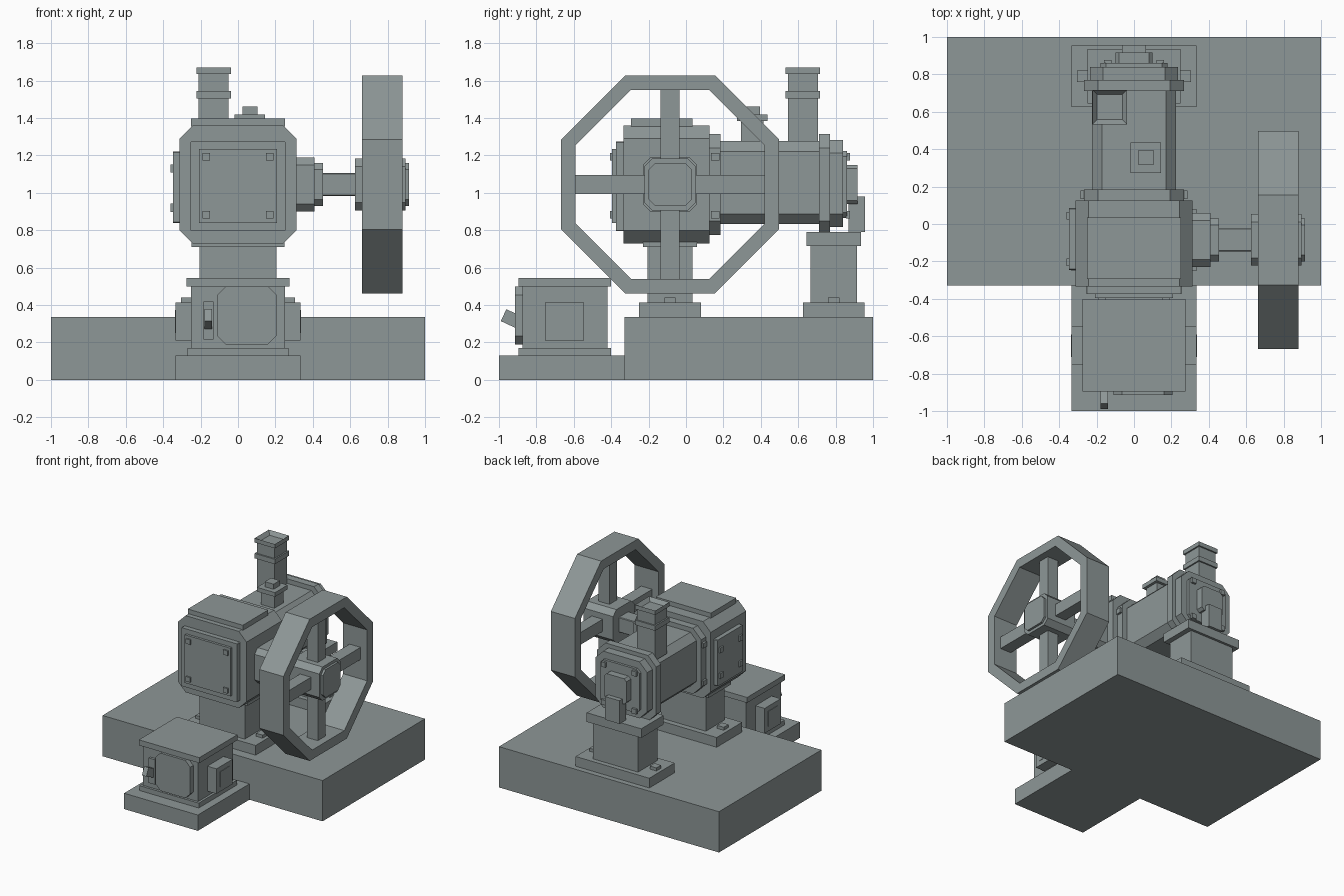
import bpy, bmesh, math
from mathutils import Matrix

old = bpy.data.objects.get("Cube")
if old:
    bpy.data.objects.remove(old, do_unlink=True)

COLOUR = (0.27, 0.31, 0.31, 1)
mat = bpy.data.materials.new("grey green iron")
mat.use_nodes = True
mat.diffuse_color = COLOUR
mat.node_tree.nodes["Principled BSDF"].inputs["Base Color"].default_value = COLOUR


def finish(name, bm):
    bmesh.ops.recalc_face_normals(bm, faces=bm.faces)
    me = bpy.data.meshes.new(name)
    bm.to_mesh(me)
    bm.free()
    me.materials.append(mat)
    ob = bpy.data.objects.new(name, me)
    bpy.context.collection.objects.link(ob)
    return ob


def box(name, x, y, z):
    """Block from (low, high) ranges."""
    bm = bmesh.new()
    bmesh.ops.create_cube(bm, size=1)
    for v in bm.verts:
        for i, (lo, hi) in enumerate((x, y, z)):
            v.co[i] = hi if v.co[i] > 0 else lo
    return finish(name, bm)


def prism(name, axis, span, centre, half, cut):
    """Chamfered block along x or y; centre and half are in the other two axes."""
    (hw, hh), (cu, cz) = half, centre
    corners = []
    for su, sz in ((1, 1), (-1, 1), (-1, -1), (1, -1)):
        pair = [(su * hw, sz * (hh - cut)), (su * (hw - cut), sz * hh)]
        corners += pair if su * sz > 0 else pair[::-1]
    bm = bmesh.new()
    put = lambda t, u, w: (t, cu + u, cz + w) if axis == "x" else (cu + u, t, cz + w)
    face = bm.faces.new([bm.verts.new(put(span[0], *c)) for c in corners])
    out = bmesh.ops.extrude_face_region(bm, geom=[face])["geom"]
    for v in out:
        if isinstance(v, bmesh.types.BMVert):
            v.co["xy".index(axis)] = span[1]
    return finish(name, bm)


def sym(a):
    return (-a, a)


# Foundation
box("foundation_slab", sym(1), (-0.33, 1), (0, 0.335))
box("front_slab", sym(0.335), (-1, -0.33), (0, 0.13))

# Control cabinet
box("cabinet_plinth", sym(0.27), (-0.895, -0.4), (0.13, 0.17))
box("cabinet_body", sym(0.25), (-0.875, -0.42), (0.17, 0.5))
box("cabinet_lid", sym(0.275), (-0.895, -0.4), (0.5, 0.545))
prism("cabinet_door", "y", (-0.915, -0.875), (0.048, 0.345), (0.158, 0.155), 0.045)
box("lever_plate", (-0.185, -0.13), (-0.895, -0.875), (0.215, 0.42))
lever = box("lever", sym(0.02), sym(0.05), sym(0.035))
lever.matrix_world = Matrix.Translation((-0.16, -0.93, 0.325)) @ Matrix.Rotation(math.radians(-25), 4, "X")
for side, s in (("left", 1), ("right", -1)):
    box(side + "_cabinet_box", sorted((s * 0.25, s * 0.333)), (-0.755, -0.545), (0.21, 0.415))
    box(side + "_cabinet_box_panel", sorted((s * 0.33, s * 0.337)), (-0.71, -0.59), (0.25, 0.375))

# Pedestals
for name, y, top in (("front", -0.085, 0.75), ("rear", 0.79, 0.79)):
    rear = name == "rear"
    column, flange, thick = (0.125, 0.145, 0.075) if rear else (0.12, 0.145, 0.04)
    box(name + "_pedestal_foot", sym(0.335), (y - 0.165, y + 0.165), (0.335, 0.415))
    box(name + "_pedestal_column", sym(0.205), (y - column, y + column), (0.415, top - thick))
    box(name + "_pedestal_top", sym(0.248), (y - flange, y + flange), (top - thick, top))
    for s in (1, -1):
        box(name + "_foot_bolt", (s * 0.275 - 0.03, s * 0.275 + 0.03), (y - 0.03, y + 0.03), (0.415, 0.44))
box("rear_bracket", sym(0.065), (0.87, 0.957), (0.79, 0.98))

# Crankcase with its covers
Z = 1.045
prism("crankcase", "y", (-0.335, 0.125), (0, Z), (0.312, 0.315), 0.07)
box("crankcase_top_plate", sym(0.25), (-0.295, 0.035), (1.355, 1.397))
prism("crankcase_front_flange", "y", (-0.375, -0.335), (0, 1.035), (0.255, 0.24), 0.005)
box("crankcase_front_cover", sym(0.208), (-0.395, -0.375), (0.84, 1.235))
prism("crankcase_side_cover", "x", (-0.347, -0.31), (-0.08, 1.03), (0.165, 0.19), 0.005)
for s in (1, -1):
    for t in (1, -1):
        x, z = s * 0.17, 1.037 + t * 0.155
        box("front_cover_bolt", (x - 0.02, x + 0.02), (-0.407, -0.395), (z - 0.02, z + 0.02))
        y, z = -0.08 + s * 0.125, 1.025 + t * 0.105
        box("side_cover_bolt", (-0.36, -0.345), (y - 0.02, y + 0.02), (z - 0.022, z + 0.022))

# Cylinder, collars and head
prism("cylinder", "y", (0.125, 0.72), (0, 1.055), (0.225, 0.222), 0.055)
for name, y0 in (("front", 0.125), ("rear", 0.71)):
    prism(name + "_collar", "y", (y0, y0 + 0.06), (0, Z), (0.268, 0.27), 0.075)
for s in (1, -1):
    for t in (1, -1):
        z = 1.037 + t * 0.155
        box("collar_bolt", sorted((s * 0.26, s * 0.285)), (0.135, 0.178), (z - 0.02, z + 0.02))
        x = s * 0.14
        box("head_bolt", (x - 0.02, x + 0.02), (0.855, 0.878), (z - 0.02, z + 0.02))
prism("cylinder_head", "y", (0.77, 0.84), (0, 1.05), (0.235, 0.232), 0.07)
prism("head_cover", "y", (0.84, 0.86), (0, 1.045), (0.18, 0.18), 0.03)
prism("head_cap", "y", (0.86, 0.918), (0, 1.045), (0.1, 0.105), 0.02)

# Exhaust stack, open at the top
X, Y = -0.13, 0.625


def stack_block(name, half, z):
    return box(name, (X - half, X + half), (Y - half, Y + half), z)


stack_block("stack_pipe", 0.08, (1.25, 1.61))
stack_block("stack_ring", 0.092, (1.505, 1.545))
bm = bmesh.new()
bm.from_mesh(stack_block("stack_cap", 0.092, (1.635, 1.67)).data)
top = max(bm.faces, key=lambda f: f.calc_center_median().z)
bmesh.ops.inset_individual(bm, faces=[top], thickness=0.035)
for v in top.verts:
    v.co.z -= 0.03
cap = bpy.data.objects["stack_cap"]
bm.to_mesh(cap.data)
bm.free()
stack_block("stack_neck", 0.08, (1.6, 1.64))

# Oil cup on the cylinder
for name, half, z in (("neck", 0.06, (1.26, 1.385)), ("plate", 0.082, (1.385, 1.42)), ("knob", 0.04, (1.42, 1.462))):
    box("oil_cup_" + name, (0.063 - half, 0.063 + half), (0.355 - half, 0.355 + half), z)

# Bearing, shaft and hub
C = (-0.085, Z)
for name, span, half, cut in (
    ("bearing", (0.3, 0.41), 0.145, 0.04),
    ("bearing_cap", (0.41, 0.455), 0.115, 0.035),
    ("shaft", (0.45, 0.64), 0.062, 0.005),
    ("flywheel_hub", (0.625, 0.895), 0.138, 0.042),
    ("flywheel_hub_cap", (0.89, 0.913), 0.115, 0.035),
):
    prism(name, "x", span, C, (half, half), cut)

# Flywheel rim and spokes
bm = bmesh.new()
loops = []
for x, half in ((0.662, 0.582), (0.88, 0.582), (0.88, 0.505), (0.662, 0.505)):
    r = half / math.cos(math.pi / 8)
    angles = [(i + 0.5) * math.pi / 4 for i in range(8)]
    loops.append([bm.verts.new((x, C[0] + r * math.cos(a), Z + r * math.sin(a))) for a in angles])
for k in range(4):
    a, b = loops[k], loops[(k + 1) % 4]
    for i in range(8):
        j = (i + 1) % 8
        bm.faces.new((a[i], a[j], b[j], b[i]))
finish("flywheel_rim", bm)
box("flywheel_spoke_vertical", (0.72, 0.82), (C[0] - 0.05, C[0] + 0.05), (Z - 0.52, Z + 0.52))
box("flywheel_spoke_level", (0.72, 0.82), (C[0] - 0.52, C[0] + 0.52), (Z - 0.05, Z + 0.05))
